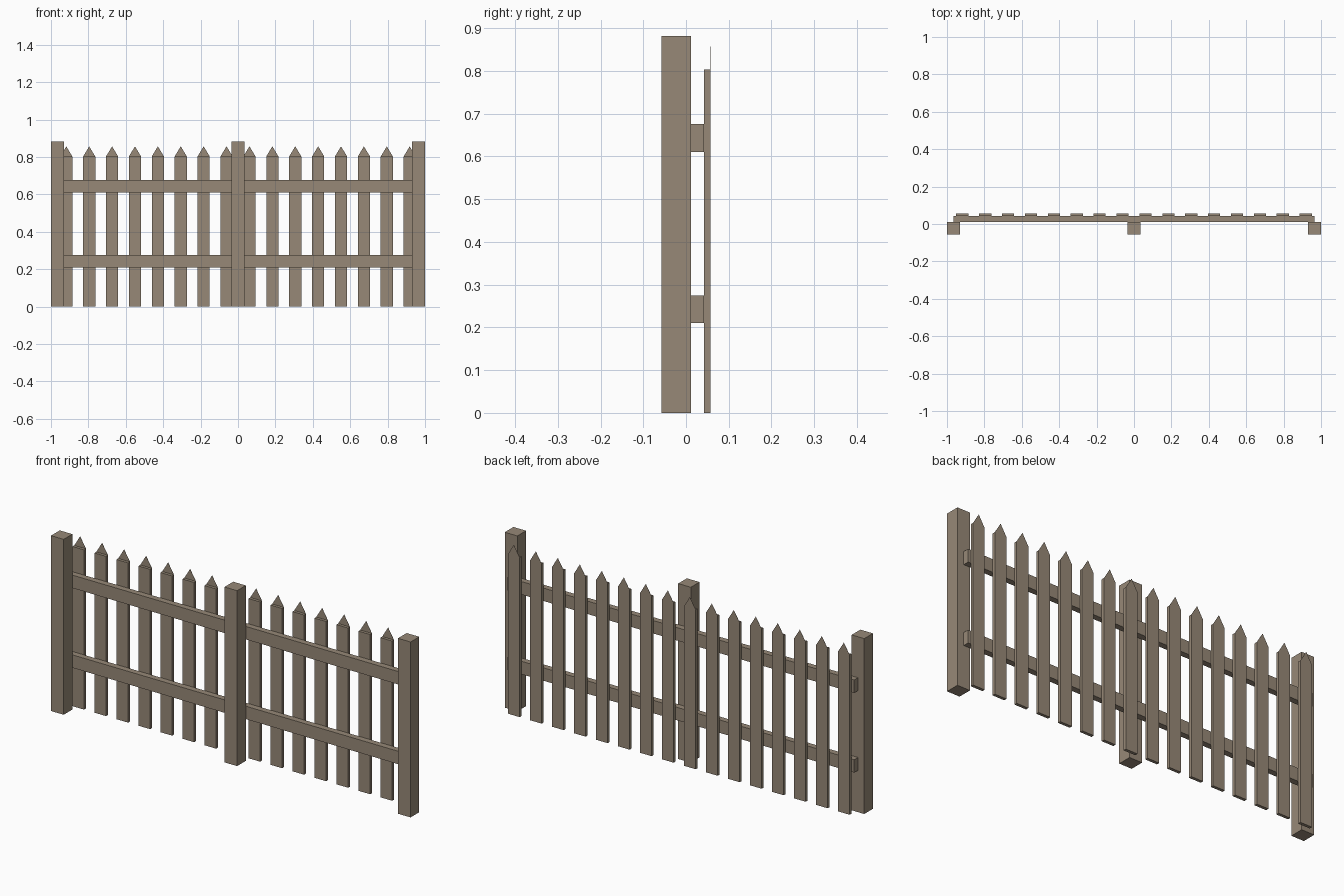
import bpy
import bmesh

cube = bpy.data.objects.get("Cube")
if cube:
    bpy.data.objects.remove(cube, do_unlink=True)

wood = bpy.data.materials.new("weathered_wood")
wood.use_nodes = True
colour = (0.31, 0.25, 0.185, 1)
wood.diffuse_color = colour
wood.node_tree.nodes["Principled BSDF"].inputs["Base Color"].default_value = colour


def finish(name, bm):
    mesh = bpy.data.meshes.new(name)
    bmesh.ops.recalc_face_normals(bm, faces=bm.faces)
    bm.to_mesh(mesh)
    bm.free()
    mesh.materials.append(wood)
    obj = bpy.data.objects.new(name, mesh)
    bpy.context.collection.objects.link(obj)
    return obj


def box(name, x, y, z):
    """Box spanning the given (low, high) ranges."""
    bm = bmesh.new()
    bmesh.ops.create_cube(bm, size=1)
    for v in bm.verts:
        v.co = [r[0] if c < 0 else r[1] for c, r in zip(v.co, (x, y, z))]
    return finish(name, bm)


def picket(name, cx):
    """Flat board whose back face rises to a thin pointed tip."""
    half, front, back, shoulder, tip = 0.0325, 0.042, 0.057, 0.803, 0.857
    bm = bmesh.new()
    bmesh.ops.create_cube(bm, size=1)
    for v in bm.verts:
        v.co = (cx + (half if v.co.x > 0 else -half),
                back if v.co.y > 0 else front,
                shoulder if v.co.z > 0 else 0)
    # Pointed tip, a thin plate flush with the back
    thin = 0.0006
    outline = ((cx - half, shoulder), (cx + half, shoulder), (cx, tip))
    near = [bm.verts.new((x, back - thin, z)) for x, z in outline]
    far = [bm.verts.new((x, back, z)) for x, z in outline]
    bm.faces.new(near)
    bm.faces.new(far[::-1])
    for i in range(3):
        j = (i + 1) % 3
        bm.faces.new((near[j], near[i], far[i], far[j]))
    return finish(name, bm)


# Posts
for name, cx in (("right_post", -0.965), ("middle_post", 0), ("left_post", 0.965)):
    box(name, (cx - 0.035, cx + 0.035), (-0.057, 0.012), (0, 0.882))

# Rails behind the posts
for name, z in (("lower_rail", 0.21), ("upper_rail", 0.611)):
    box(name, (-0.965, 0.965), (0.012, 0.042), (z, z + 0.065))

# Pickets behind the rails
count, reach = 16, 0.918
for i in range(count):
    picket(f"picket_{i + 1}", -reach + 2 * reach * i / (count - 1))
